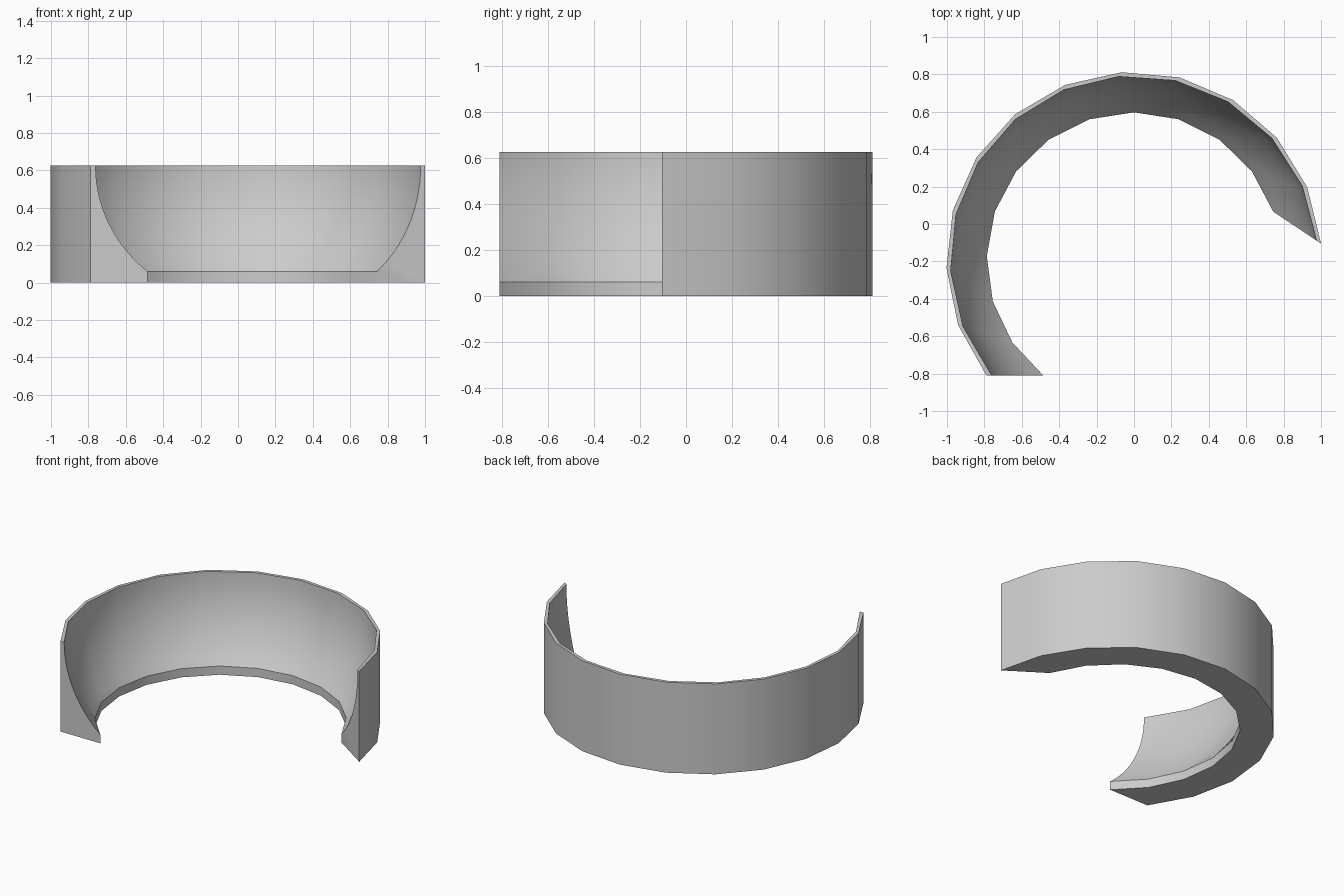
import bpy, bmesh, math

if "Cube" in bpy.data.objects:
    bpy.data.objects.remove(bpy.data.objects["Cube"])

CY = -0.19            # centre of the ring in y
H, LIP = 0.625, 0.06  # total height, height of the straight inner lip
R_OUT, R_IN, R_RIM = 1.0036, 0.787, 0.982
SEGS, ROWS = 12, 12


def bowl_radius(z):
    d = (H - z) / 0.945
    return R_RIM * math.sqrt(1 - d * d)


def end_angles(r):
    # Where a circle of radius r meets the two flat cut planes
    px, py = 0.742, 0.258
    dx, dy = 1.0 - px, 0.085 - py
    n = math.hypot(dx, dy)
    dx, dy = dx / n, dy / n
    b = px * dx + py * dy
    t = -b + math.sqrt(b * b - (px * px + py * py - r * r))
    start = math.atan2(py + t * dy, px + t * dx)
    end = math.pi + math.asin(0.62 / r)
    return start, end


# Cross-section loop: outer wall, rim, curved bowl, lip
profile = [(R_OUT, 0), (R_OUT, H)]
for i in range(ROWS + 1):
    z = H + (LIP - H) * i / ROWS
    profile.append((bowl_radius(z), z))
profile.append((bowl_radius(LIP), 0))

# Sweep the cross-section between the two cut planes
bm = bmesh.new()
columns = []
for k in range(SEGS + 1):
    col = []
    for r, z in profile:
        a0, a1 = end_angles(r)
        a = a0 + (a1 - a0) * k / SEGS
        col.append(bm.verts.new((r * math.cos(a), CY + r * math.sin(a), z)))
    columns.append(col)

n = len(profile)
for a, b in zip(columns, columns[1:]):
    for i in range(n):
        j = (i + 1) % n
        bm.faces.new((a[i], b[i], b[j], a[j]))

# Flat end faces
bm.faces.new(columns[0])
bm.faces.new(columns[-1][::-1])
bmesh.ops.recalc_face_normals(bm, faces=bm.faces)

mesh = bpy.data.meshes.new("curved_wall")
bm.to_mesh(mesh)
bm.free()
wall = bpy.data.objects.new("curved_wall", mesh)
bpy.context.collection.objects.link(wall)
bpy.context.view_layer.objects.active = wall
wall.select_set(True)
bpy.ops.object.shade_smooth_by_angle(angle=math.radians(30))
